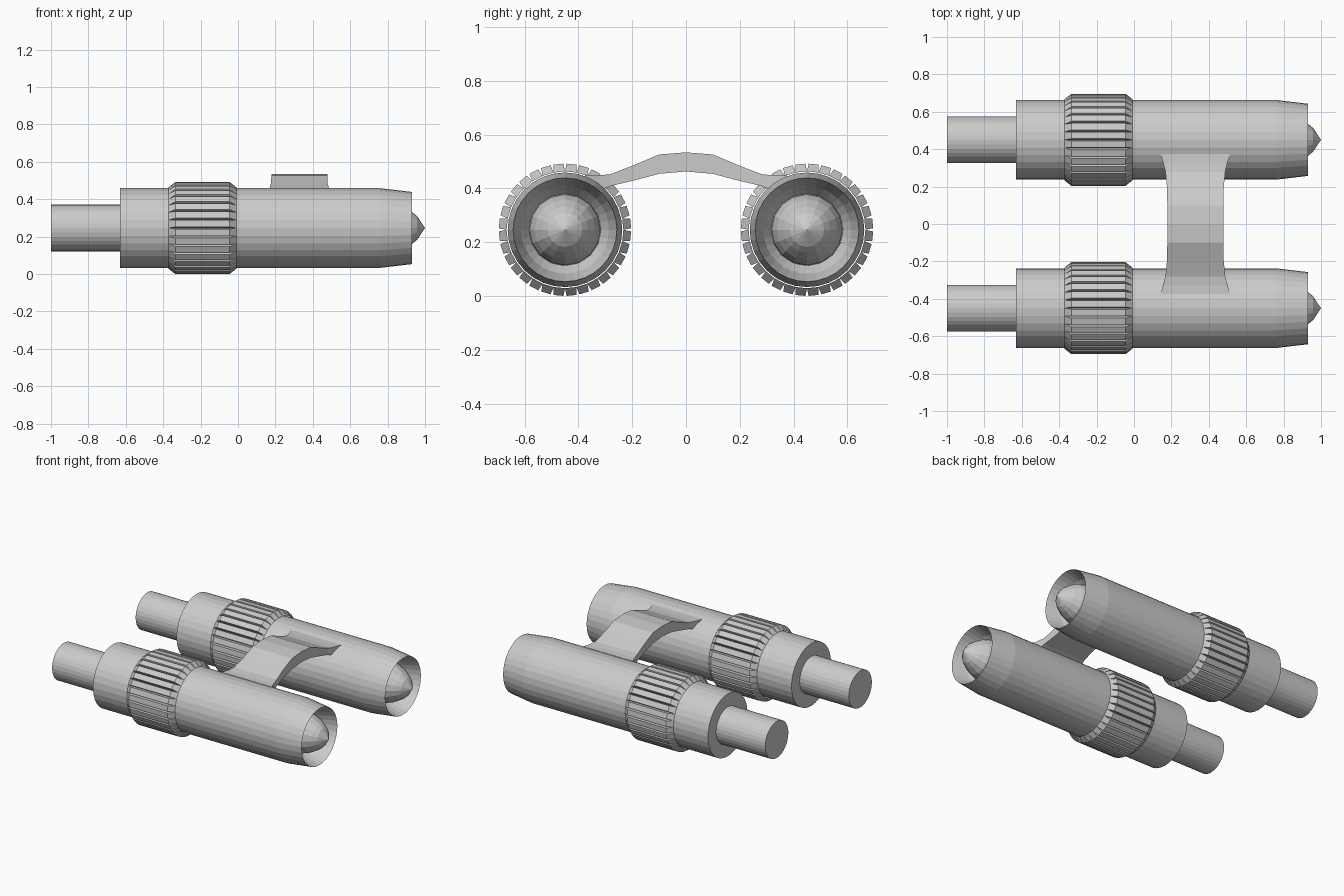
import bpy, bmesh
from math import cos, sin, pi

if "Cube" in bpy.data.objects:
    bpy.data.objects.remove(bpy.data.objects["Cube"])

Y, Z, SEG = 0.45, 0.246, 32      # barrel axis offset, height, sides


def finish(bm, name):
    bmesh.ops.remove_doubles(bm, verts=bm.verts, dist=1e-5)
    bmesh.ops.recalc_face_normals(bm, faces=bm.faces)
    me = bpy.data.meshes.new(name)
    bm.to_mesh(me)
    bm.free()
    ob = bpy.data.objects.new(name, me)
    bpy.context.collection.objects.link(ob)
    return ob


def lathe(name, profile, y, seg=SEG):
    """Revolve (x, radius) points around an axis parallel to x."""
    bm = bmesh.new()
    rings = []
    for x, r in profile:
        if r == 0:
            rings.append([bm.verts.new((x, y, Z))] * seg)
        else:
            rings.append([bm.verts.new((x, y + r * cos(2 * pi * i / seg), Z + r * sin(2 * pi * i / seg)))
                          for i in range(seg)])
    for a, b in zip(rings, rings[1:]):
        for i in range(seg):
            j = (i + 1) % seg
            bm.faces.new(list(dict.fromkeys((a[i], a[j], b[j], b[i]))))
    return finish(bm, name)


def grip(name, y):
    """Ring of raised ribs, each narrower at the tip."""
    bm = bmesh.new()
    step = 2 * pi / SEG
    for i in range(SEG):
        mid = (i + 0.5) * step
        loops = []
        for x0, x1, r, w in ((-0.372, -0.008, 0.217, 0.5), (-0.335, -0.045, 0.246, 0.38)):
            loops.append([bm.verts.new((x, y + r * cos(mid + s * w * step), Z + r * sin(mid + s * w * step)))
                          for x, s in ((x0, -1), (x1, -1), (x1, 1), (x0, 1))])
        low, top = loops
        bm.faces.new(top)
        for k in range(4):
            n = (k + 1) % 4
            bm.faces.new((low[k], low[n], top[n], top[k]))
    return finish(bm, name)


for side, y in (("left", -Y), ("right", Y)):
    # main barrel with tapered nose, hollow reflector and narrow rear eyepiece
    lathe(side + "_barrel", [(-0.63, 0), (-0.63, 0.213), (0.76, 0.213), (0.93, 0.193),
                             (0.83, 0.163), (0.78, 0.132), (0.78, 0)], y)
    lathe(side + "_rear_tube", [(-1, 0), (-1, 0.125), (-0.63, 0.125)], y)
    # pointed bulb in the nose
    lathe(side + "_bulb", [(0.78, 0.134), (0.83, 0.131), (0.885, 0.113), (0.93, 0.086),
                           (0.957, 0.064), (1.0, 0)], y, 16)
    grip(side + "_ribbed_grip", y)

# arched bridge: (y, top z, bottom z, half width), mirrored across y = 0
half = [(0, 0.534, 0.463, 0.150), (0.10, 0.526, 0.454, 0.150), (0.19, 0.488, 0.430, 0.151),
        (0.28, 0.453, 0.409, 0.160), (0.325, 0.448, 0.390, 0.171), (0.375, 0.447, 0.385, 0.187)]
stations = [(-y, t, b, w) for y, t, b, w in half[:0:-1]] + half
bm = bmesh.new()
rings = [[bm.verts.new((0.328 + sx * w, y, z)) for sx, z in ((-1, b), (1, b), (1, t), (-1, t))]
         for y, t, b, w in stations]
for a, b in zip(rings, rings[1:]):
    for k in range(4):
        n = (k + 1) % 4
        bm.faces.new((a[k], a[n], b[n], b[k]))
bm.faces.new(rings[0])
bm.faces.new(rings[-1])
finish(bm, "bridge")
